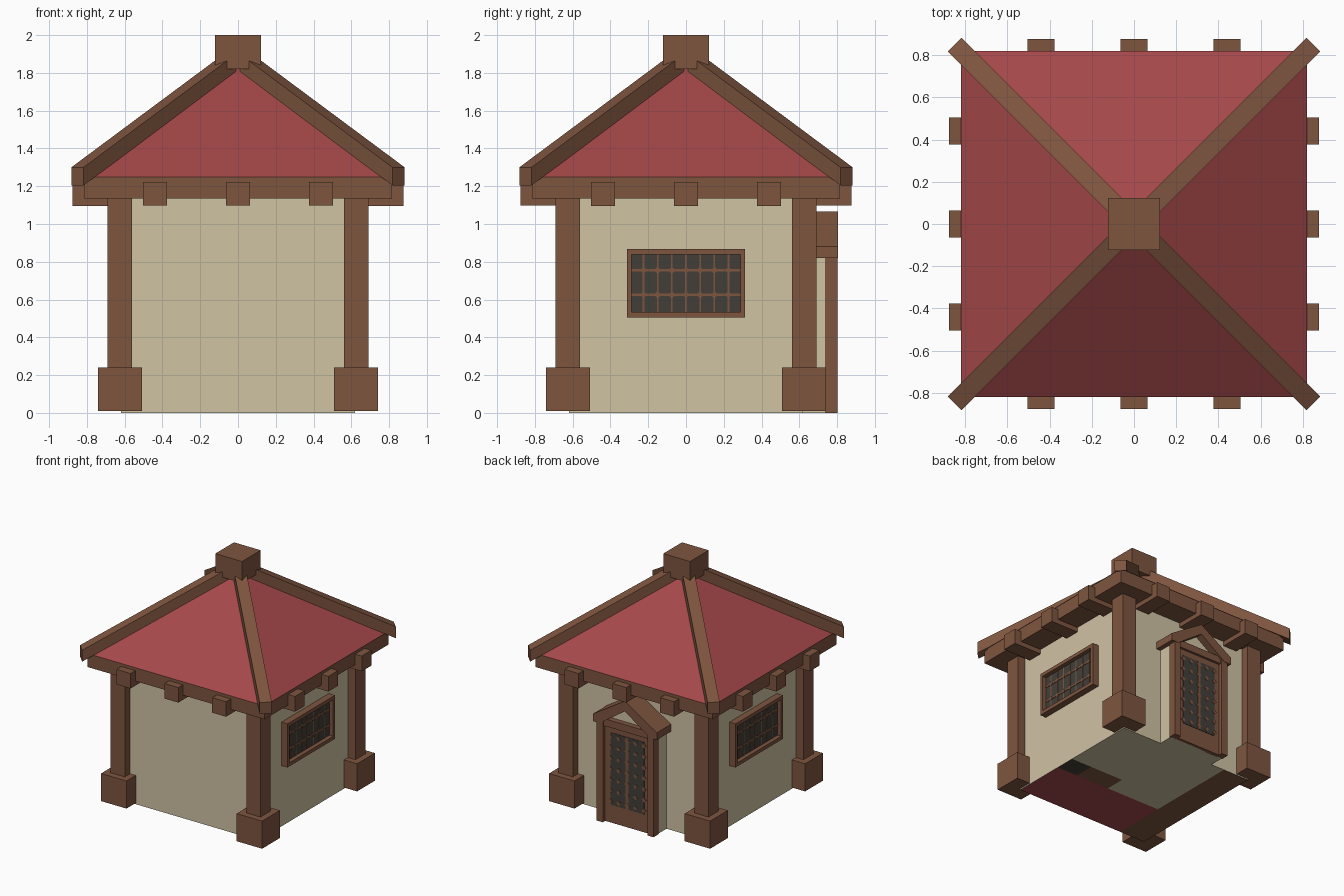
import bpy, bmesh, math
from mathutils import Vector

if "Cube" in bpy.data.objects:
    bpy.data.objects.remove(bpy.data.objects["Cube"])


def lin(c):
    return tuple((v / 255 / 12.92) if v < 11 else ((v / 255 + 0.055) / 1.055) ** 2.4 for v in c)


def material(name, rgb):
    m = bpy.data.materials.new(name)
    m.diffuse_color = (*lin(rgb), 1)
    m.use_nodes = True
    m.node_tree.nodes["Principled BSDF"].inputs["Base Color"].default_value = m.diffuse_color
    return m


BROWN = material("brown timber", (126, 85, 63))
BEIGE = material("beige plaster", (208, 195, 164))
RED = material("red roof", (166, 72, 74))
DARK = material("dark glass", (66, 63, 57))


def finish(name, bm, *mats):
    bmesh.ops.recalc_face_normals(bm, faces=bm.faces)
    me = bpy.data.meshes.new(name)
    bm.to_mesh(me)
    bm.free()
    for m in mats:
        me.materials.append(m)
    ob = bpy.data.objects.new(name, me)
    bpy.context.collection.objects.link(ob)
    return ob


def box(name, x, y, z, mat):
    """Box from (min, max) ranges."""
    bm = bmesh.new()
    bmesh.ops.create_cube(bm, size=1)
    for v in bm.verts:
        v.co = [r[0] if c < 0 else r[1] for c, r in zip(v.co, (x, y, z))]
    return finish(name, bm, mat)


def prism(name, pts, to3d, a, b, mat):
    """Profile pts extruded from a to b; to3d maps (u, v, depth) to space."""
    bm = bmesh.new()
    f = bm.faces.new([bm.verts.new(to3d(u, v, a)) for u, v in pts])
    step = Vector(to3d(0, 0, b)) - Vector(to3d(0, 0, a))
    new = bmesh.ops.extrude_face_region(bm, geom=[f], use_keep_orig=True)["geom"]
    bmesh.ops.translate(bm, vec=step, verts=[g for g in new if isinstance(g, bmesh.types.BMVert)])
    return finish(name, bm, mat)


# plaster walls, open below where the floor sits
walls = box("walls", (-.62, .62), (-.62, .62), (0, 1.14), BEIGE)
bm = bmesh.new()
bm.from_mesh(walls.data)
bmesh.ops.delete(bm, geom=[f for f in bm.faces if f.normal.z < -.5], context='FACES_ONLY')
bm.to_mesh(walls.data)
bm.free()

# floor underside with coloured patches
bm = bmesh.new()
xs, ys = [-.62, -.38, .12, .43, .62], [-.62, -.17, 0, .62]
grid = [[bm.verts.new((x, y, 0)) for y in ys] for x in xs]
for i in range(4):
    for j in range(3):
        f = bm.faces.new([grid[i][j], grid[i][j + 1], grid[i + 1][j + 1], grid[i + 1][j]])
        if i == 0:
            f.material_index = 1
        elif j == 0:
            f.material_index = 2
        elif j == 1:
            f.material_index = (0, 0, 1, 3)[i]
finish("floor", bm, BEIGE, BROWN, RED, DARK)

# corner posts on square bases
for sx in (-1, 1):
    for sy in (-1, 1):
        for name, h, z in (("post", .065, (.01, 1.15)), ("post_base", .117, (.01, .24))):
            cx, cy = sx * .625, sy * .625
            box("corner_" + name, (cx - h, cx + h), (cy - h, cy + h), z, BROWN)

# eave frame and rafters poking through on all sides
box("eave_frame", (-.815, .815), (-.815, .815), (1.135, 1.25), BROWN)
for c in (-.44, 0, .44):
    box("rafter_lengthwise", (c - .064, c + .064), (-.877, .877), (1.097, 1.222), BROWN)
    box("rafter_crosswise", (-.877, .877), (c - .064, c + .064), (1.096, 1.223), BROWN)

# pyramid roof
bm = bmesh.new()
base = [bm.verts.new((.82 * a, .82 * b, 1.25)) for a, b in ((-1, -1), (1, -1), (1, 1), (-1, 1))]
top = bm.verts.new((0, 0, 1.865))
bm.faces.new(base)
for i in range(4):
    bm.faces.new((base[i], base[(i + 1) % 4], top))
finish("roof", bm, RED)

# hip beams along the roof corners, and the cap block
hip = [(.85 * 2 ** .5, 1.205), (.85 * 2 ** .5, 1.30), (.06, 1.90), (.06, 1.80)]
for k in range(4):
    a = math.pi / 4 + k * math.pi / 2
    prism("hip_beam", hip, lambda u, v, d, a=a: (
        u * math.cos(a) - d * math.sin(a), u * math.sin(a) + d * math.cos(a), v),
        -.046, .046, BROWN)
box("roof_cap", (-.123, .123), (-.123, .123), (1.82, 2), BROWN)

# latticed windows on both sides
for s in (-1, 1):
    def side(a, b, s=s):
        return tuple(sorted((s * a, s * b)))
    for z in ((.505, .535), (.838, .868)):
        box("window_rail", side(.6, .675), (-.313, .313), z, BROWN)
    for e in (-1, 1):
        box("window_stile", side(.6, .675), tuple(sorted((e * .288, e * .313))), (.505, .868), BROWN)
    box("window_glass", side(.6, .64), (-.29, .29), (.53, .84), DARK)
    for z in (.625, .755):
        box("window_bar", side(.638, .644), (-.29, .29), (z - .007, z + .007), BROWN)
    for i in range(-3, 4):
        y = i * .075
        box("window_muntin", side(.638, .643), (y - .004, y + .004), (.53, .84), BROWN)
        for z in (.625, .755):
            r = .019
            prism("window_boss", [(y - r, z), (y, z - r), (y + r, z), (y, z + r)],
                  lambda u, v, d, s=s: (s * d, u, v), .638, .646, BROWN)


# doorway at the back: plaster porch, jambs, gabled hood
def back(u, v, d):
    return (u, d, v)


prism("porch", [(-.255, 0), (.255, 0), (.255, .85), (0, 1.02), (-.255, .85)], back, .6, .745, BEIGE)
for s in (-1, 1):
    box("door_jamb", tuple(sorted((s * .205, s * .262))), (.735, .802), (0, .87), BROWN)
    prism("door_hood", [(0, 1.065), (s * .295, .88), (s * .295, .82), (s * .23, .82), (0, .98)],
          back, .61, .805, BROWN)
box("door_lintel", (-.25, .25), (.735, .79), (.80, .86), BROWN)
box("door_panel", (-.21, .21), (.735, .77), (.0, .81), BROWN)
box("door_glass", (-.155, .155), (.765, .774), (.15, .75), DARK)

# door lattice: centre bar and small bosses
box("door_bar", (-.012, .012), (.77, .777), (.15, .75), BROWN)
for i in range(7):
    z = .18 + i * .09
    for x, r in ((-.155, .02), (-.078, .02), (0, .024), (.078, .02), (.155, .02)):
        prism("door_boss", [(x - r, z), (x, z - r), (x + r, z), (x, z + r)], back, .77, .778, BROWN)
